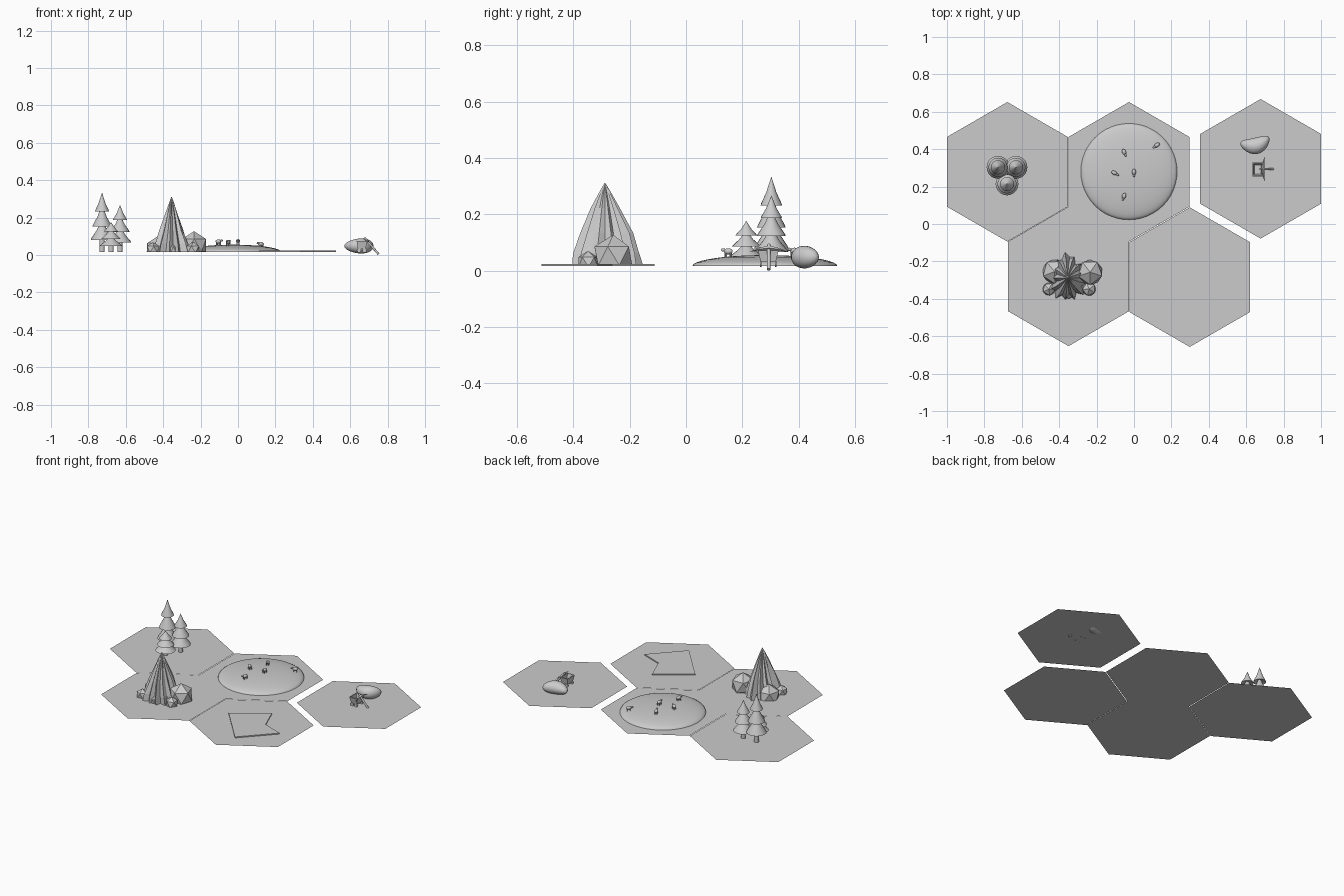
import bpy, bmesh, math, random
from mathutils import Matrix, Vector

random.seed(4)
cube = bpy.data.objects.get("Cube")
if cube:
    bpy.data.objects.remove(cube, do_unlink=True)

GROUND = 0.016
grey = bpy.data.materials.new("plain_grey")
grey.use_nodes = True
grey.diffuse_color = (0.6, 0.6, 0.6, 1)
bsdf = grey.node_tree.nodes["Principled BSDF"]
bsdf.inputs["Base Color"].default_value = grey.diffuse_color
bsdf.inputs["Roughness"].default_value = 0.8


def finish(name, bm, smooth=None):
    """Turn a bmesh into a named object, smooth below the given angle."""
    mesh = bpy.data.meshes.new(name)
    bm.to_mesh(mesh)
    bm.free()
    mesh.materials.append(grey)
    ob = bpy.data.objects.new(name, mesh)
    bpy.context.collection.objects.link(ob)
    if smooth:
        bpy.ops.object.select_all(action='DESELECT')
        ob.select_set(True)
        bpy.context.view_layer.objects.active = ob
        bpy.ops.object.shade_smooth_by_angle(angle=math.radians(smooth))
    return ob


def place(loc, scale=(1, 1, 1), turn=0, axis='Z'):
    return (Matrix.Translation(loc) @ Matrix.Rotation(math.radians(turn), 4, axis)
            @ Matrix.Diagonal((*scale, 1)))


def ball(bm, loc, scale, turn=0, seg=12):
    return bmesh.ops.create_uvsphere(bm, u_segments=seg, v_segments=seg // 2 + 1,
                                     radius=1, matrix=place(loc, scale, turn))


def box(bm, loc, size):
    bmesh.ops.create_cube(bm, size=1, matrix=place(loc, size))


def loft(bm, rings):
    """Skin a list of equal rings of points, first and last ring capped."""
    rows = [[bm.verts.new(p) for p in ring] for ring in rings]
    n = len(rows[0])
    for a, b in zip(rows, rows[1:]):
        for i in range(n):
            bm.faces.new((a[i], a[(i + 1) % n], b[(i + 1) % n], b[i]))
    bm.faces.new(rows[0][::-1])
    bm.faces.new(rows[-1])


def circle(x, y, z, r, n):
    return [(x + r * math.cos(i * math.tau / n), y + r * math.sin(i * math.tau / n), z)
            for i in range(n)]


# Hexagonal ground tiles
R = 0.373
tiles = {"forest_tile": (-0.677, 0.279), "pasture_tile": (-0.027, 0.279),
         "quarry_tile": (0.677, 0.295), "mountain_tile": (-0.35, -0.28),
         "field_tile": (0.298, -0.284)}
for name, (x, y) in tiles.items():
    bm = bmesh.new()
    bmesh.ops.create_circle(bm, cap_ends=True, segments=6, radius=R,
                            matrix=place((x, y, GROUND)))
    for v in bm.verts:      # pointed corners face front and back
        v.co = Matrix.Rotation(0, 3, 'Z') @ v.co
    if max(v.co.y for v in bm.verts) - y < R * 0.95:
        bmesh.ops.rotate(bm, verts=bm.verts, cent=(x, y, 0),
                         matrix=Matrix.Rotation(math.radians(30), 3, 'Z'))
    bmesh.ops.recalc_face_normals(bm, faces=bm.faces)
    for f in bm.faces:
        if f.normal.z < 0:
            f.normal_flip()
    finish(name, bm)

# Fir trees: trunk and three flared skirts
trees = {"tall_fir": (-0.727, 0.303, 0.317), "middle_fir": (-0.631, 0.303, 0.25),
         "short_fir": (-0.679, 0.214, 0.16)}
for name, (x, y, h) in trees.items():
    bm = bmesh.new()
    loft(bm, [circle(x, y, GROUND, 0.014, 12), circle(x, y, GROUND + h * 0.3, 0.014, 12)])
    for low, high, r in ((0.2, 0.56, 0.061), (0.43, 0.8, 0.051), (0.68, 1, 0.038)):
        z0, z1 = GROUND + h * low, GROUND + h * high
        loft(bm, [circle(x, y, z0 + (z1 - z0) * t, r * s, 20)
                  for t, s in ((0.1, 0.3), (0, 1), (0.08, 0.94), (0.45, 0.48), (1, 0.01))])
    finish(name, bm, 40)

# Folded mountain peak
bm = bmesh.new()
n = 26
folds = [(1.1 if i % 2 else 0.84) + random.uniform(-0.1, 0.1) for i in range(n)]
rings = []
for t, sx, sy in ((0, 0.098, 0.115), (0.15, 0.085, 0.108), (0.4, 0.06, 0.084),
                  (0.7, 0.032, 0.046), (0.92, 0.01, 0.014), (1, 0.001, 0.001)):
    ring = []
    for i, f in enumerate(folds):
        a = math.tau * i / n
        f += random.uniform(-0.05, 0.05)
        ring.append((-0.355 + sx * f * math.cos(a), -0.288 + sy * f * math.sin(a),
                     GROUND + 0.295 * t))
    rings.append(ring)
loft(bm, rings)
finish("mountain_peak", bm)

# Faceted boulders around the peak
boulders = {"right_boulder": (-0.425, -0.255, 0.03, 0.073),
            "left_boulder": (-0.235, -0.258, 0.052, 0.075),
            "right_small_boulder": (-0.455, -0.348, 0.03, 0.038),
            "left_small_boulder": (-0.24, -0.348, 0.03, 0.04),
            "front_boulder": (-0.35, -0.365, 0.025, 0.038)}
for name, (x, y, z, r) in boulders.items():
    bm = bmesh.new()
    bmesh.ops.create_icosphere(bm, subdivisions=1, radius=r,
                               matrix=place((x, y, z), turn=random.uniform(0, 70)))
    cut = bmesh.ops.bisect_plane(bm, geom=bm.verts[:] + bm.edges[:] + bm.faces[:],
                                 plane_co=(0, 0, GROUND), plane_no=(0, 0, -1),
                                 clear_outer=True)
    finish(name, bm)

# Low pasture hill
HX, HY, HR, HH = -0.027, 0.28, 0.257, 0.039
bm = bmesh.new()
loft(bm, [circle(HX, HY, GROUND + HH * math.sin(a), HR * math.cos(a) + 0.0005, 48)
          for a in [math.pi / 2 * k / 10 for k in range(11)]])
finish("pasture_hill", bm, 50)

# Grazing animals on the hill
herd = [(-0.053, 0.385, 25), (0.123, 0.422, -55), (-0.105, 0.273, 60),
        (0, 0.278, 0), (-0.053, 0.15, -20)]
for k, (x, y, turn) in enumerate(herd):
    d = math.hypot(x - HX, y - HY) / HR
    z = GROUND + HH * math.sqrt(max(0, 1 - d * d))
    bm = bmesh.new()
    ball(bm, (0, 0, 0.019), (0.011, 0.017, 0.011))
    ball(bm, (0, -0.019, 0.024), (0.006, 0.009, 0.006), seg=8)
    for sx in (-1, 1):
        for sy in (-1, 1):
            box(bm, (0.006 * sx, 0.009 * sy, 0.006), (0.004, 0.004, 0.016))
    bm.transform(place((x, y, z), turn=turn))
    finish(f"grazing_animal_{k + 1}", bm, 40)

# Notched field slab
outline = [(0.112, -0.257), (0.337, -0.513), (0.524, -0.315), (0.385, -0.262), (0.326, -0.112)]
bm = bmesh.new()
loft(bm, [[(x, y, z) for x, y in outline] for z in (GROUND, GROUND + 0.007)])
finish("field_slab", bm)

# Smooth kidney shaped rock
bm = bmesh.new()
ball(bm, (0, 0, 0), (0.08, 0.044, 0.04), seg=24)
for v in bm.verts:
    v.co.y += 4 * v.co.x ** 2 - 0.008
    v.co.z *= 1 + 1.5 * v.co.x
bm.transform(place((0.65, 0.425, 0.048), turn=12))
finish("smooth_rock", bm, 60)

# Open mine cart with wheels
bm = bmesh.new()
levels = ((0.031, 0.021, 0.027), (0.074, 0.028, 0.037), (0.074, 0.023, 0.032), (0.04, 0.018, 0.024))
loft(bm, [[(0.662 + a * sx, 0.292 + b * sy, z)
           for a, b in ((-1, -1), (1, -1), (1, 1), (-1, 1))] for z, sx, sy in levels])
for sx in (-1, 1):
    for sy in (-1, 1):
        bmesh.ops.create_cone(bm, cap_ends=True, segments=12, radius1=0.011, radius2=0.011,
                              depth=0.006, matrix=place((0.662 + 0.014 * sx, 0.292 + 0.027 * sy,
                                                         0.024), turn=90, axis='X'))
finish("mine_cart", bm, 35)

# Pickaxe leaning on the cart, handle tip below the tile
top, tip = Vector((0.675, 0.294, 0.092)), Vector((0.752, 0.294, 0.004))
bm = bmesh.new()
lean = (top - tip).to_track_quat('Z', 'Y').to_matrix().to_4x4()
bmesh.ops.create_cone(bm, cap_ends=True, segments=10, radius1=0.006, radius2=0.006,
                      depth=(top - tip).length,
                      matrix=Matrix.Translation((top + tip) / 2) @ lean)
finish("pickaxe_handle", bm, 40)
bm = bmesh.new()
head = []
for t in (-1, -0.6, 0, 0.6, 1):
    w = 0.009 * (1.05 - abs(t))
    c = Vector((0.688 + 0.012 * t * t, 0.294 + 0.066 * t, 0.08 - 0.013 * t * t))
    head.append([c + Vector((a * w, 0, b * w)) for a, b in ((-1, 0), (0, 1), (1, 0), (0, -1))])
loft(bm, head)
bmesh.ops.recalc_face_normals(bm, faces=bm.faces)
finish("pickaxe_head", bm)
